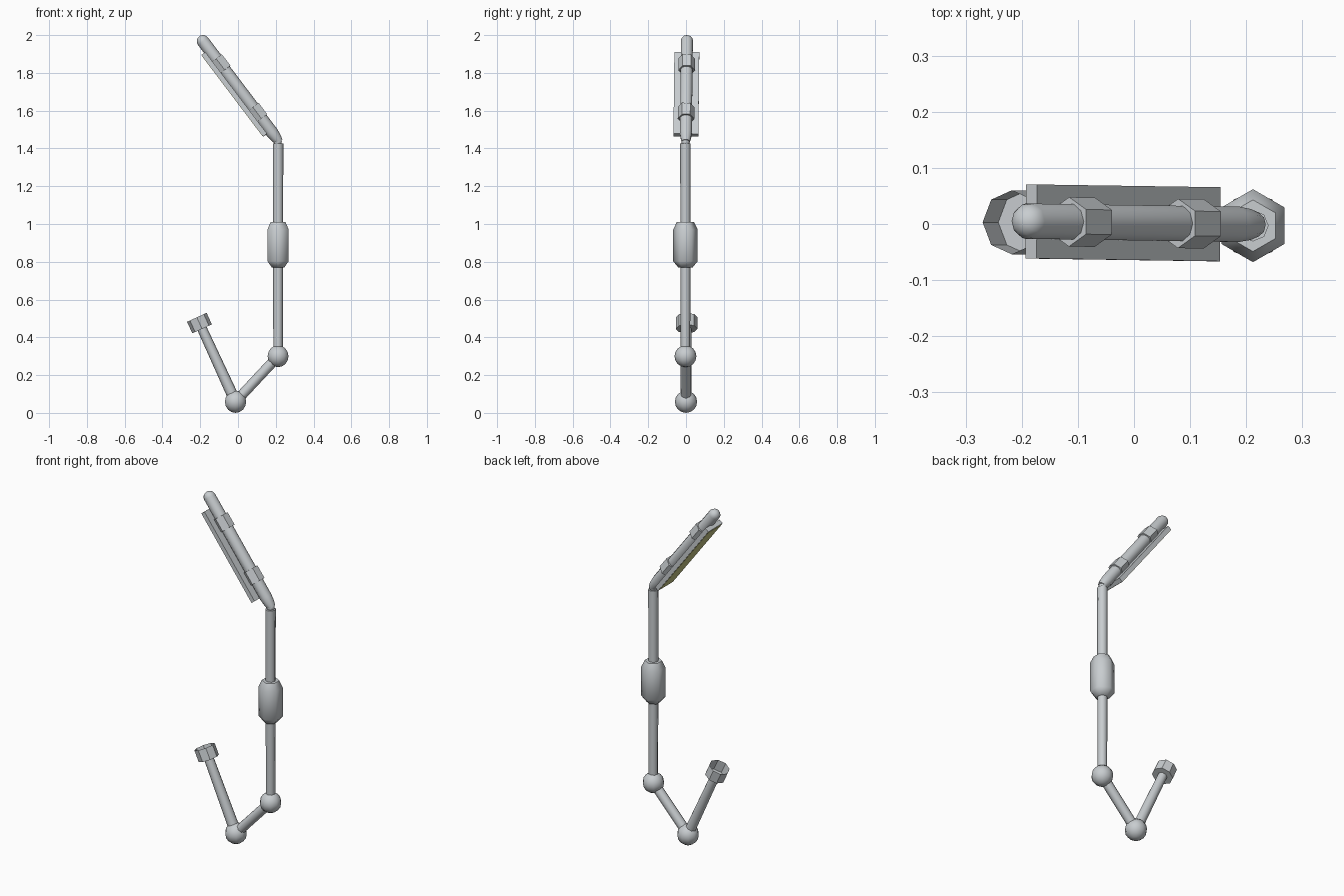
import bpy, bmesh, math
from mathutils import Vector

if "Cube" in bpy.data.objects:
    bpy.data.objects.remove(bpy.data.objects["Cube"])


def material(name, rgb):
    m = bpy.data.materials.new(name)
    m.diffuse_color = (*rgb, 1)
    m.use_nodes = True
    m.node_tree.nodes["Principled BSDF"].inputs["Base Color"].default_value = m.diffuse_color
    return m


grey = material("metal grey", (0.58, 0.61, 0.63))
yellow = material("lamp yellow", (0.60, 0.60, 0.25))


def finish(bm, name, mat, angle):
    me = bpy.data.meshes.new(name)
    bm.to_mesh(me)
    bm.free()
    me.materials.append(mat)
    ob = bpy.data.objects.new(name, me)
    bpy.context.collection.objects.link(ob)
    if angle:
        bpy.ops.object.select_all(action='DESELECT')
        ob.select_set(True)
        bpy.context.view_layer.objects.active = ob
        bpy.ops.object.shade_smooth_by_angle(angle=math.radians(angle))
    return ob


def turned(name, base, axis, profile, sides=8, phase=0.0, angle=50, open_top=False):
    """Sweep (distance, radius) rings along an axis starting at base."""
    d = Vector(axis).normalized()
    side = (Vector((0, 1, 0)) - d * d.y).normalized()
    u = side.cross(d)
    bm = bmesh.new()
    rings = []
    for t, r in profile:
        c = Vector(base) + d * t
        rings.append([bm.verts.new(c + r * (u * math.cos(a) + side * math.sin(a)))
                      for a in (phase + 2 * math.pi * i / sides for i in range(sides))])
    for a, b in zip(rings, rings[1:]):
        for i in range(sides):
            j = (i + 1) % sides
            bm.faces.new((a[i], a[j], b[j], b[i]))
    bm.faces.new(rings[0][::-1])
    if not open_top:
        bm.faces.new(rings[-1])
    return finish(bm, name, grey, angle)


def rod(name, a, b, r0, r1):
    v = Vector(b) - Vector(a)
    return turned(name, a, v, [(0, r0), (v.length, r1)])


def ball(name, centre, r):
    bm = bmesh.new()
    bmesh.ops.create_uvsphere(bm, u_segments=10, v_segments=8, radius=r)
    bmesh.ops.translate(bm, verts=bm.verts, vec=centre)
    return finish(bm, name, grey, 60)


HEX = math.radians(30)

# Lower joints and links
foot = Vector((-0.013, 0, 0.059))
elbow = Vector((0.212, -0.003, 0.30))
cup_base = Vector((-0.19, 0.003, 0.445))
ball("foot_joint", foot, 0.059)
ball("elbow_joint", elbow, 0.058)
rod("lower_link", foot, elbow, 0.027, 0.027)
rod("cup_arm", foot, cup_base, 0.030, 0.026)

# Open cup at the end of the short arm
turned("mount_cup", cup_base, (-0.417, 0, 0.909), [(0, 0.057), (0.067, 0.057)],
       angle=30, open_top=True)

# Upright stem with its thick barrel
rod("stem", elbow, (0.212, -0.003, 1.425), 0.025, 0.028)
turned("stem_barrel", (0.212, -0.003, 0.77), (0, 0, 1),
       [(0, 0.038), (0.033, 0.065), (0.20, 0.065), (0.24, 0.046)], 6, HEX, 61)

# Tilted upper tube with narrow neck and rounded tip
base = Vector((0.21, -0.001, 1.445))
d = Vector((-0.603, 0.009, 0.797)).normalized()
ball("neck_joint", (0.211, -0.002, 1.435), 0.022)
R = 0.033
tip = [(0.655 + R * math.sin(a), R * math.cos(a)) for a in (math.radians(k * 20) for k in range(5))]
turned("upper_tube", base, d, [(-0.012, 0.022), (0.015, 0.029), (0.05, R)] + tip, 10)

# Hexagonal clamps holding the panel
for i, t in enumerate((0.142, 0.464)):
    turned(f"clamp_{i + 1}", base + d * t, d, [(0, 0.044), (0.076, 0.044)], 6, HEX, 0)


# Light panel under the tube, with a yellow lit face
side = (Vector((0, 1, 0)) - d * d.y).normalized()
down = d.cross(side).normalized()
if down.z > 0:
    down = -down


def slab(name, t0, t1, half, n0, n1, mat):
    bm = bmesh.new()
    bmesh.ops.create_cube(bm, size=1)
    for v in bm.verts:
        p = v.co
        v.co = (base + d * (t0 + (p.x + 0.5) * (t1 - t0)) + side * p.y * 2 * half
                + down * (n0 + (p.z + 0.5) * (n1 - n0)))
    bmesh.ops.recalc_face_normals(bm, faces=bm.faces)
    return finish(bm, name, mat, 0)


slab("light_panel", 0.06, 0.602, 0.066, 0.025, 0.050, grey)
slab("lit_face", 0.066, 0.596, 0.062, 0.048, 0.052, yellow)
